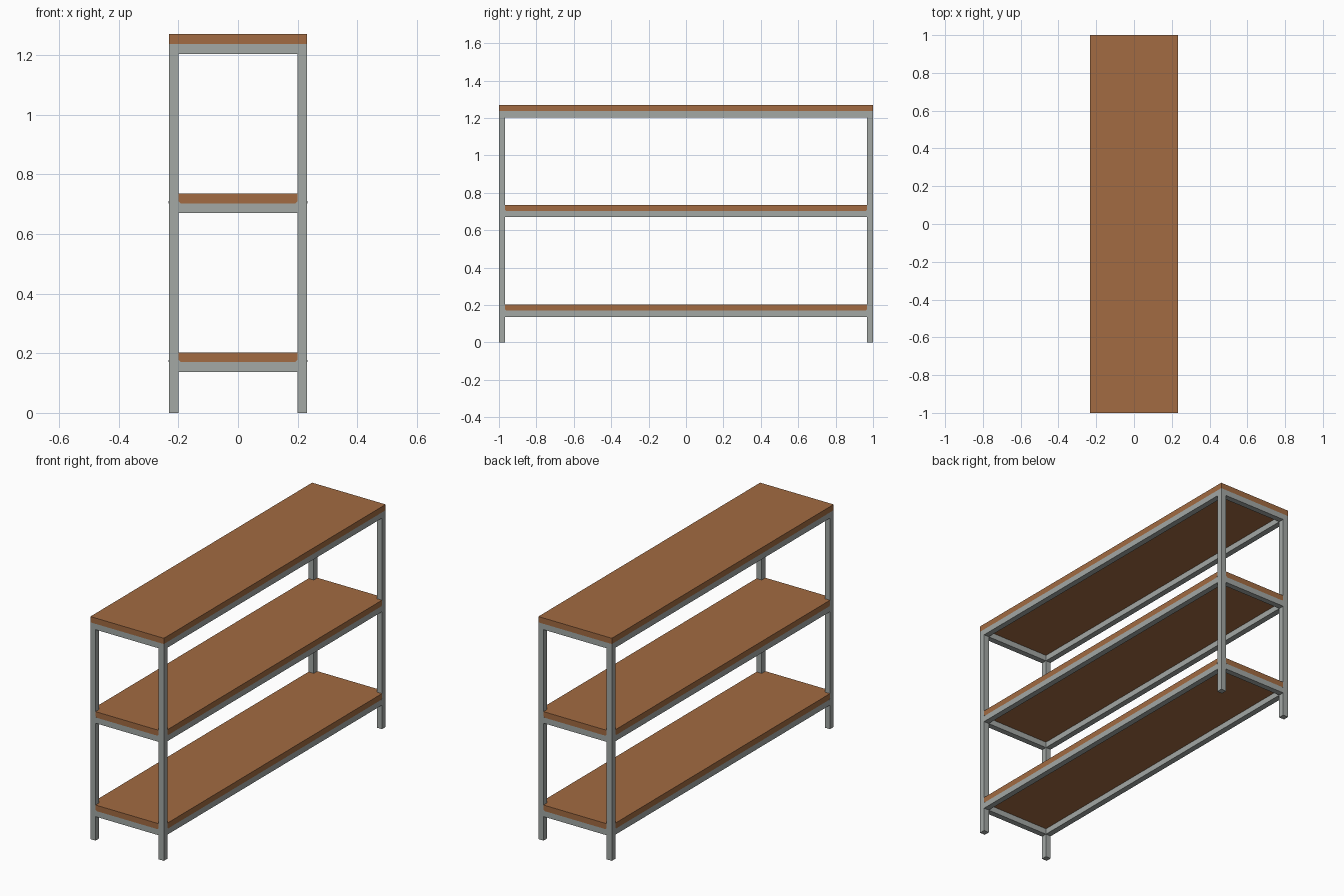
import bpy, bmesh

if "Cube" in bpy.data.objects:
    bpy.data.objects.remove(bpy.data.objects["Cube"])

HX, HY = 0.232, 1.0      # half width and half length
T = 0.033                # tube size and board thickness
LEVELS = [0.137, 0.670, 1.204]   # underside of each rail frame


def material(name, rgb):
    m = bpy.data.materials.new(name)
    m.diffuse_color = (*rgb, 1)
    m.use_nodes = True
    m.node_tree.nodes["Principled BSDF"].inputs["Base Color"].default_value = m.diffuse_color
    return m


steel = material("grey steel", (0.366, 0.392, 0.376))
wood = material("brown wood", (0.36, 0.147, 0.054))


def prism(name, points, direction, mat):
    """Flat polygon extruded along a direction."""
    bm = bmesh.new()
    face = bm.faces.new([bm.verts.new(p) for p in points])
    ext = bmesh.ops.extrude_face_region(bm, geom=[face])["geom"]
    bmesh.ops.translate(bm, vec=direction,
                        verts=[g for g in ext if isinstance(g, bmesh.types.BMVert)])
    bmesh.ops.recalc_face_normals(bm, faces=bm.faces)
    me = bpy.data.meshes.new(name)
    bm.to_mesh(me)
    bm.free()
    me.materials.append(mat)
    ob = bpy.data.objects.new(name, me)
    bpy.context.collection.objects.link(ob)
    return ob


def box(name, x0, x1, y0, y1, z0, z1, mat):
    return prism(name, [(x0, y0, z0), (x1, y0, z0), (x1, y1, z0), (x0, y1, z0)],
                 (0, 0, z1 - z0), mat)


IX, IY = HX - T, HY - T   # inner faces of the legs

# corner legs
for sx in (-1, 1):
    for sy in (-1, 1):
        box("leg", *sorted((sx * IX, sx * HX)), *sorted((sy * IY, sy * HY)),
            0, LEVELS[-1] + T, steel)

for i, z in enumerate(LEVELS):
    # rail frame between the legs
    for s in (-1, 1):
        box("end_rail", -IX, IX, *sorted((s * IY, s * HY)), z, z + T, steel)
        box("side_rail", *sorted((s * IX, s * HX)), -IY, IY, z, z + T, steel)

    zb = z + T
    if i == len(LEVELS) - 1:
        # full top board
        box("top_board", -HX, HX, -HY, HY, zb, zb + T, wood)
        continue

    # shelf board notched around the legs
    outline = [(-IX, -HY), (IX, -HY), (IX, -IY), (HX, -IY), (HX, IY), (IX, IY),
               (IX, HY), (-IX, HY), (-IX, IY), (-HX, IY), (-HX, -IY), (-IX, -IY)]
    prism("shelf_board", [(x, y, zb) for x, y in outline], (0, 0, T), wood)

    # small corner welds where rails meet legs
    w, proud = 0.007, 0.0006
    for sx in (-1, 1):
        for sy in (-1, 1):
            y = sy * (HY + proud)
            prism("end_weld", [(sx * IX, y, zb), (sx * (IX - w), y, zb),
                               (sx * IX, y, zb + w)], (0, -sy * 0.006, 0), steel)
            x = sx * (HX + proud)
            prism("side_weld", [(x, sy * IY, zb), (x, sy * (IY - w), zb),
                                (x, sy * IY, zb + w)], (-sx * 0.006, 0, 0), steel)
